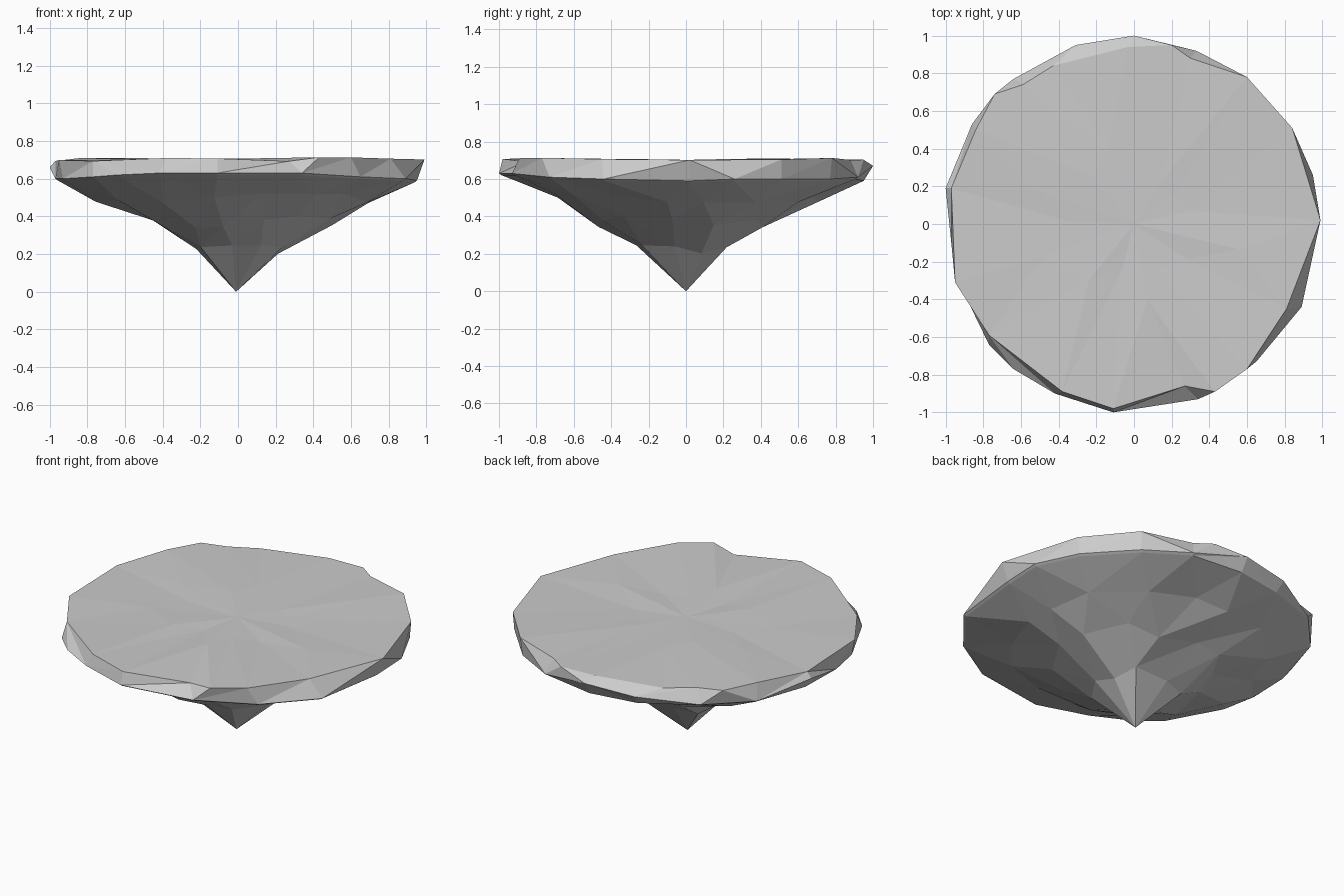
import bpy
import bmesh
import math
import random

random.seed(11)

old_cube = bpy.data.objects.get("Cube")
if old_cube:
    bpy.data.objects.remove(old_cube, do_unlink=True)

# One plain stone colour
stone = bpy.data.materials.new("grey stone")
stone.use_nodes = True
colour = (0.6, 0.6, 0.6, 1.0)
stone.diffuse_color = colour
stone.node_tree.nodes["Principled BSDF"].inputs["Base Color"].default_value = colour

# Outline of the flat top (x, y)
TOP_EDGE = [
    (.99, .02), (.84, .51), (.6, .78), (.3, .88), (.2, .95), (-.03, .94),
    (-.43, .84), (-.59, .74), (-.74, .69), (-.84, .5), (-.97, .19),
    (-.95, -.31), (-.77, -.59), (-.38, -.89), (-.11, -.98), (.27, -.86),
    (.43, -.89), (.6, -.77), (.81, -.45),
]
# Outline of the chipped side band (x, y, z)
BAND_EDGE = [
    (.95, .02, .59), (.95, .26, .6), (.83, .51, .6), (.59, .77, .6),
    (.33, .92, .61), (0, 1, .67), (-.31, .95, .65), (-.64, .77, .62),
    (-.86, .53, .61), (-1, .19, .66), (-.97, -.1, .6), (-.93, -.31, .6),
    (-.77, -.64, .61), (-.64, -.77, .62), (-.42, -.9, .63), (-.11, -1, .63),
    (.34, -.93, .63), (.65, -.73, .61), (.89, -.44, .6),
]

bm = bmesh.new()


def angle_of(vert):
    return math.atan2(vert.co.y, vert.co.x) % math.tau


def add_ring(points):
    return sorted((bm.verts.new(p) for p in points), key=angle_of)


def rough_ring(count, radius, height, spread, lift):
    """Points around the axis, nudged in angle, radius and height."""
    points = []
    for i in range(count):
        a = math.tau * (i + random.uniform(.3, .7)) / count
        r = radius * (1 + random.uniform(-spread, spread))
        points.append((r * math.cos(a), r * math.sin(a),
                       height + random.uniform(-lift, lift)))
    return add_ring(points)


def stitch(upper, lower):
    """Fill the gap between two rings of any size with triangles."""
    n, m = len(upper), len(lower)
    ua = [angle_of(v) for v in upper] 
    la = [angle_of(v) for v in lower]
    ua.append(ua[0] + math.tau)
    la.append(la[0] + math.tau)
    i = j = 0
    while i < n or j < m:
        u, w = upper[i % n], lower[j % m]
        if j == m or (i < n and ua[i + 1] <= la[j + 1]):
            bm.faces.new((u, w, upper[(i + 1) % n]))
            i += 1
        else:
            bm.faces.new((u, w, lower[(j + 1) % m]))
            j += 1


def fan(ring, tip):
    centre = bm.verts.new(tip)
    for a, b in zip(ring, ring[1:] + ring[:1]):
        bm.faces.new((a, b, centre))


# Slightly uneven top, fanning out from the middle
top_edge = add_ring((x, y, .7 + random.uniform(-.008, .014)) for x, y in TOP_EDGE)
top_middle = rough_ring(15, .42, .702, .4, .006)
fan(top_middle, (0, 0, .702))
stitch(top_edge, top_middle)

# Side band, with a deeper undercut where the edge sits high
band = add_ring(BAND_EDGE)
stitch(top_edge, band)
undercut = add_ring(
    (x * .95, y * .95, .59) if z > .64 else (x * .985, y * .985, z - .01)
    for x, y, z in BAND_EDGE)
stitch(band, undercut)

# Craggy underside narrowing to a point
previous = undercut
for count, radius, height, spread, lift in (
        (16, .72, .495, .06, .03),
        (13, .48, .375, .1, .035),
        (9, .25, .225, .12, .025)):
    ring = rough_ring(count, radius, height, spread, lift)
    stitch(previous, ring)
    previous = ring
fan(previous, (-.01, 0, 0))

bmesh.ops.recalc_face_normals(bm, faces=bm.faces)
mesh = bpy.data.meshes.new("floating_rock")
bm.to_mesh(mesh)
bm.free()
mesh.materials.append(stone)
rock = bpy.data.objects.new("floating_rock", mesh)
bpy.context.collection.objects.link(rock)
